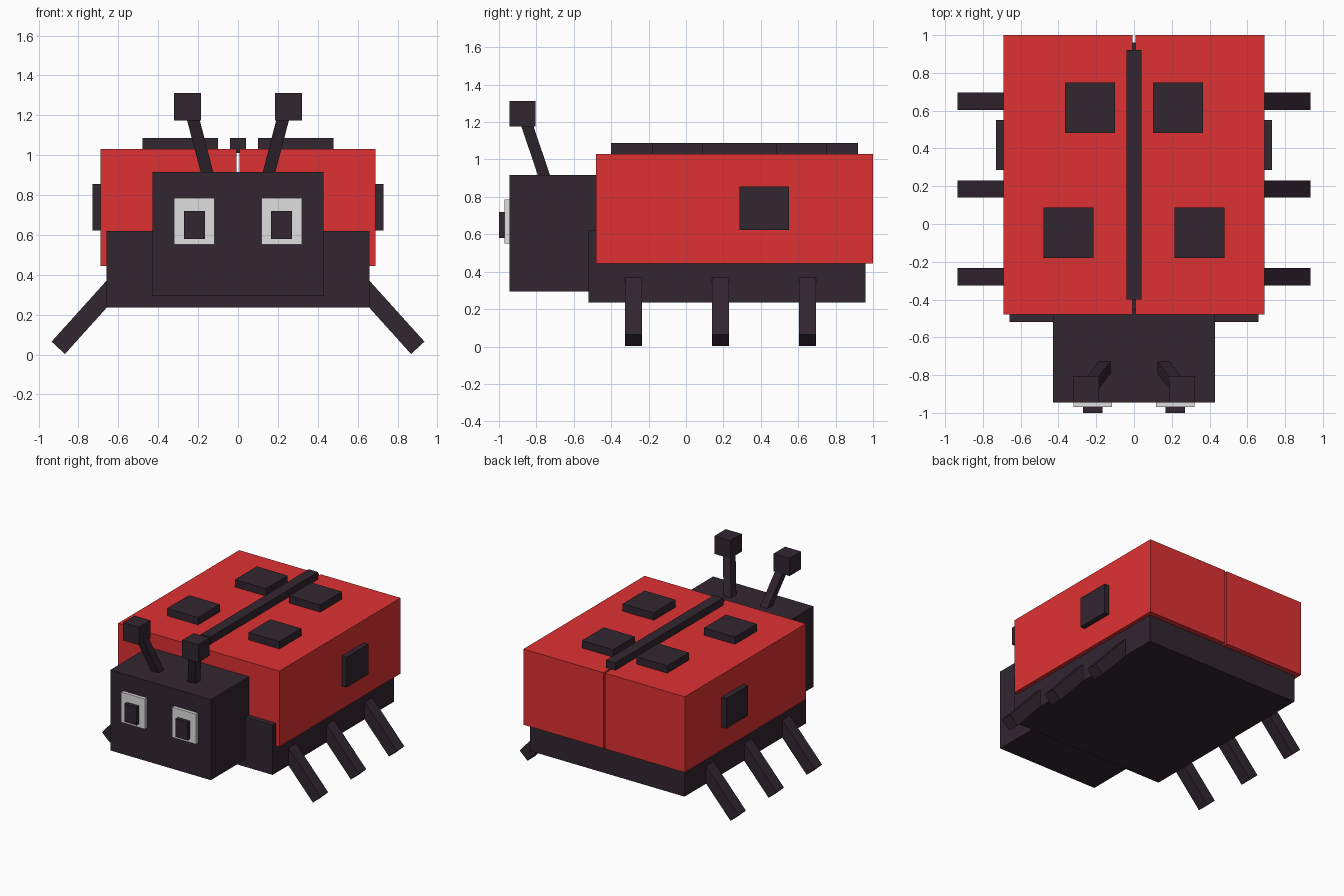
import bpy

if "Cube" in bpy.data.objects:
    bpy.data.objects.remove(bpy.data.objects["Cube"])


def material(name, rgb):
    m = bpy.data.materials.new(name)
    m.diffuse_color = (*rgb, 1)
    m.use_nodes = True
    m.node_tree.nodes["Principled BSDF"].inputs["Base Color"].default_value = m.diffuse_color
    return m


RED = material("shell red", (0.74, 0.031, 0.033))
DARK = material("dark plum", (0.032, 0.019, 0.030))
WHITE = material("eye white", (0.74, 0.74, 0.74))


def prism(name, bottom, top, mat):
    """Solid joining two matching four-cornered outlines."""
    faces = [(3, 2, 1, 0), (4, 5, 6, 7)]
    faces += [(i, (i + 1) % 4, (i + 1) % 4 + 4, i + 4) for i in range(4)]
    me = bpy.data.meshes.new(name)
    me.from_pydata(bottom + top, [], faces)
    me.materials.append(mat)
    ob = bpy.data.objects.new(name, me)
    bpy.context.collection.objects.link(ob)
    return ob


def rect(x0, x1, y0, y1, z):
    return [(x0, y0, z), (x1, y0, z), (x1, y1, z), (x0, y1, z)]


def box(name, x, y, z, mat):
    return prism(name, rect(*x, *y, z[0]), rect(*x, *y, z[1]), mat)


def mirrored(ob):
    """Repeat a right-hand part on the left."""
    ob.modifiers.new("mirror", 'MIRROR').use_axis[0] = True
    return ob


# Body, head and the ridge along the back
box("body", (-0.66, 0.66), (-0.52, 0.96), (0.235, 0.62), DARK)
box("head", (-0.43, 0.43), (-0.945, -0.45), (0.295, 0.917), DARK)
box("back_ridge", (-0.04, 0.04), (-0.40, 0.92), (1.01, 1.087), DARK)

# Two wing cases with a narrow gap
mirrored(box("wing_case", (0.007, 0.69), (-0.48, 1.0), (0.445, 1.03), RED))

# Raised spots on top and sides
mirrored(box("rear_spot", (0.10, 0.365), (0.483, 0.75), (1.01, 1.087), DARK))
mirrored(box("front_spot", (0.215, 0.48), (-0.18, 0.087), (1.01, 1.087), DARK))
mirrored(box("side_spot", (0.67, 0.73), (0.285, 0.55), (0.622, 0.855), DARK))

# Eyes
mirrored(box("eye", (0.117, 0.32), (-0.97, -0.93), (0.552, 0.785), WHITE))
mirrored(box("pupil", (0.166, 0.27), (-1.0, -0.96), (0.58, 0.72), DARK))

# Antennae: slanted stalk with a cube tip
mirrored(prism("antenna_stalk", rect(0.115, 0.178, -0.78, -0.715, 0.88),
               rect(0.198, 0.262, -0.888, -0.823, 1.2), DARK))
mirrored(box("antenna_tip", (0.185, 0.322), (-0.945, -0.805), (1.175, 1.312), DARK))

# Three splayed legs on each side
LEG = [(0.868, 0.003), (0.935, 0.065), (0.567, 0.473), (0.50, 0.411)]
for i, y in enumerate((-0.28, 0.185, 0.65)):
    near = [(x, y - 0.046, z) for x, z in LEG]
    far = [(x, y + 0.046, z) for x, z in LEG]
    mirrored(prism(f"leg_{i + 1}", far, near, DARK))
